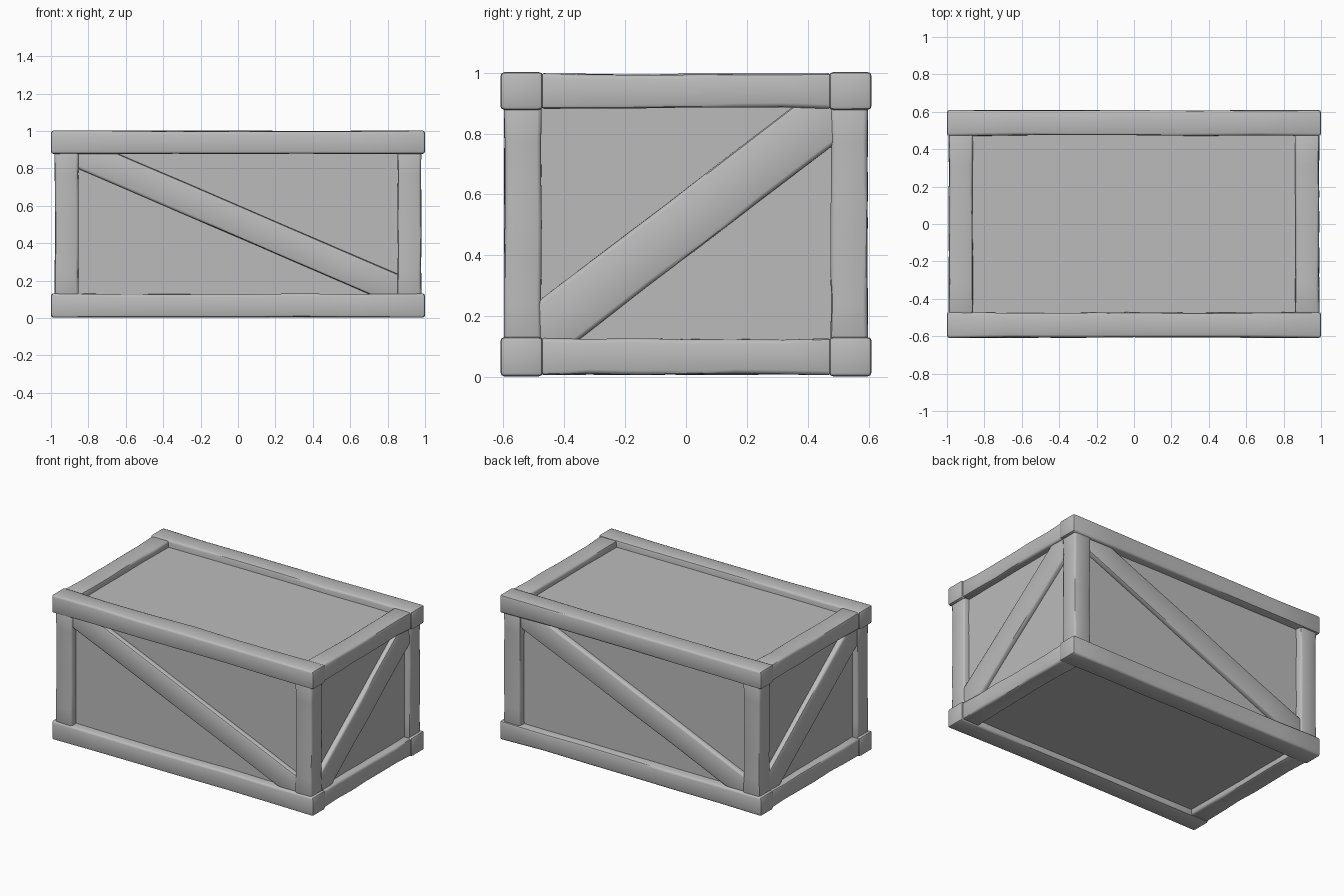
import bpy, bmesh, math, random
from mathutils import Matrix, Vector

random.seed(4)
if "Cube" in bpy.data.objects:
    bpy.data.objects.remove(bpy.data.objects["Cube"], do_unlink=True)

grey = bpy.data.materials.new("plain grey")
grey.use_nodes = True
grey.diffuse_color = (0.5, 0.5, 0.5, 1)
bsdf = grey.node_tree.nodes["Principled BSDF"]
bsdf.inputs["Base Color"].default_value = (0.5, 0.5, 0.5, 1)
bsdf.inputs["Roughness"].default_value = 0.8


def finish(name, bm, matrix):
    bm.transform(matrix)
    mesh = bpy.data.meshes.new(name)
    bm.to_mesh(mesh)
    bm.free()
    mesh.materials.append(grey)
    obj = bpy.data.objects.new(name, mesh)
    bpy.context.collection.objects.link(obj)
    return obj


def beam(name, length, width, depth, matrix, bevel=0.014, wobble=0.006, cuts=5):
    """Rounded timber along local x, with slightly uneven edges."""
    bm = bmesh.new()
    bmesh.ops.create_cube(bm, size=1, matrix=Matrix.Diagonal((length, width, depth, 1)))
    for i in range(cuts):
        x = length * ((i + 1) / (cuts + 1) - 0.5)
        bmesh.ops.bisect_plane(bm, geom=bm.verts[:] + bm.edges[:] + bm.faces[:],
                               plane_co=(x, 0, 0), plane_no=(1, 0, 0))
    # Pull the inner rings in a little for a hand-cut look
    for v in bm.verts:
        if abs(v.co.x) < length * 0.49:
            v.co.y -= math.copysign(random.uniform(0, wobble), v.co.y)
            v.co.z -= math.copysign(random.uniform(0, wobble), v.co.z)
    bm.normal_update()
    sharp = [e for e in bm.edges if e.calc_face_angle(0) > 0.6]
    bmesh.ops.bevel(bm, geom=sharp, offset=bevel, segments=2, profile=0.5,
                    affect='EDGES', clamp_overlap=True)
    obj = finish(name, bm, matrix)
    bpy.ops.object.select_all(action='DESELECT')
    obj.select_set(True)
    bpy.context.view_layer.objects.active = obj
    bpy.ops.object.shade_smooth_by_angle(angle=math.radians(45))
    return obj


def place(x, y, z):
    return Matrix.Translation(Vector((x, y, z)))


along_y = Matrix.Rotation(math.pi / 2, 4, 'Z')
along_z = Matrix.Rotation(math.pi / 2, 4, 'Y')
upright = Matrix.Rotation(math.pi / 2, 4, 'X')

# Recessed panels form one plain core box
core = bmesh.new()
bmesh.ops.create_cube(core, size=1, matrix=Matrix.Diagonal((1.88, 1.1, 0.91, 1)))
finish("panels", core, place(0, 0, 0.5))

# Rails around the top and bottom
for level, z, height in (("bottom", 0.067, 0.13), ("top", 0.94, 0.125)):
    for side, s in (("front", -1), ("back", 1)):
        beam(f"{level}_{side}_rail", 2, 0.14, height, place(0, 0.54 * s, z))
    for side, s in (("right", -1), ("left", 1)):
        beam(f"{level}_{side}_rail", 0.96, 0.132, height - 0.008,
             place(0.926 * s, 0, z) @ along_y)

# Corner posts
for fb, sy in (("front", -1), ("back", 1)):
    for lr, sx in (("right", -1), ("left", 1)):
        beam(f"{fb}_{lr}_post", 0.8, 0.125, 0.13,
             place(0.916 * sx, 0.536 * sy, 0.505) @ along_z, wobble=0.004)

# Diagonal braces, repeated by a half turn about the vertical axis
front_tilt = Matrix.Rotation(math.atan(0.431), 4, 'Y')
side_tilt = Matrix.Rotation(-math.atan(0.764), 4, 'Y')
for turn, long_side, short_side in ((0, "front", "left"), (math.pi, "back", "right")):
    spin = Matrix.Rotation(turn, 4, 'Z')
    beam(f"{long_side}_brace", 1.96, 0.16, 0.055,
         spin @ place(0, -0.558, 0.517) @ front_tilt @ upright, wobble=0.003)
    beam(f"{short_side}_brace", 1.33, 0.182, 0.055,
         spin @ place(0.947, 0, 0.506) @ along_y @ side_tilt @ upright, wobble=0.003)
